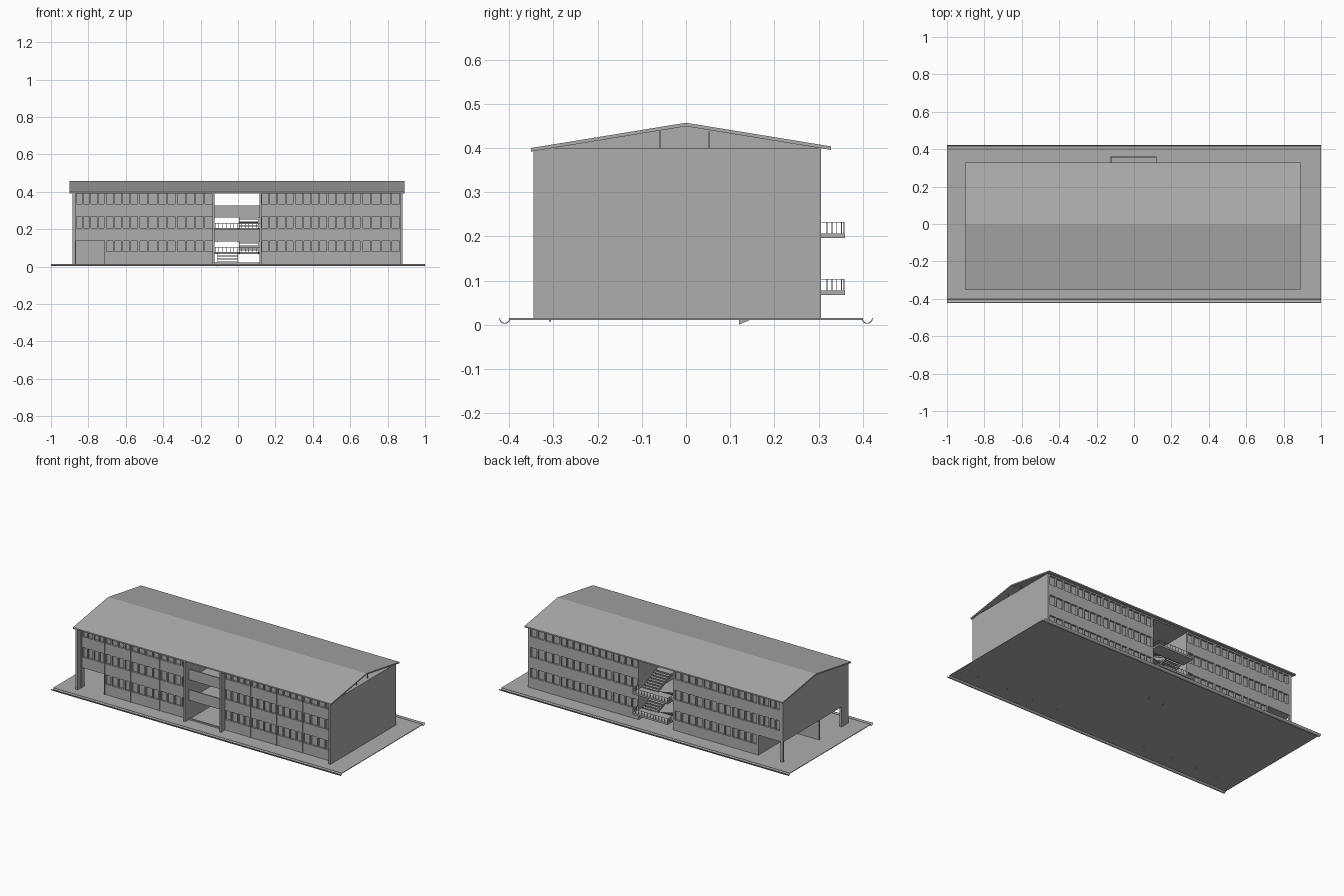
import bpy, bmesh, math
from mathutils import Vector, Matrix

cube = bpy.data.objects.get("Cube")
if cube:
    bpy.data.objects.remove(cube, do_unlink=True)

grey = bpy.data.materials.new("concrete_grey")
grey.use_nodes = True
grey.diffuse_color = (0.42, 0.42, 0.42, 1)
bsdf = grey.node_tree.nodes["Principled BSDF"]
bsdf.inputs["Base Color"].default_value = (0.42, 0.42, 0.42, 1)
bsdf.inputs["Roughness"].default_value = 0.8


def finish(name, bm):
    bmesh.ops.recalc_face_normals(bm, faces=bm.faces)
    mesh = bpy.data.meshes.new(name)
    bm.to_mesh(mesh)
    bm.free()
    mesh.materials.append(grey)
    obj = bpy.data.objects.new(name, mesh)
    bpy.context.collection.objects.link(obj)
    return obj


def add_box(bm, x, y, z):
    """Box from (min, max) pairs."""
    size = [b[1] - b[0] for b in (x, y, z)]
    mid = [sum(b) / 2 for b in (x, y, z)]
    matrix = Matrix.Translation(mid) @ Matrix.Diagonal((*size, 1))
    bmesh.ops.create_cube(bm, size=1, matrix=matrix)


def boxes(name, items):
    bm = bmesh.new()
    for item in items:
        add_box(bm, *item)
    return finish(name, bm)


def add_prism(bm, profile, x0, x1):
    """Extrude a closed (y, z) profile along x."""
    face = bm.faces.new([bm.verts.new((x0, y, z)) for y, z in profile])
    result = bmesh.ops.extrude_face_region(bm, geom=[face])
    verts = [v for v in result["geom"] if isinstance(v, bmesh.types.BMVert)]
    bmesh.ops.translate(bm, verts=verts, vec=(x1 - x0, 0, 0))


def prism(name, profile, x0, x1):
    bm = bmesh.new()
    add_prism(bm, profile, x0, x1)
    return finish(name, bm)


# Main levels and lines
GROUND, TOP = 0.015, 0.40
FRONT, BACK, FIN = -0.305, 0.305, -0.345
LEFT_BAYS = [0.12, 0.30, 0.48, 0.66, 0.87]
RIGHT_BAYS = [-0.87, -0.71, -0.53, -0.33, -0.13]
WINDOWS = [(0.08, 0.138), (0.207, 0.268), (0.335, 0.391)]
FLOORS = [0.14, 0.268]

# Ground plate and open gutters along both long edges
boxes("ground_plate", [((-1, 1), (-0.40, 0.40), (0.011, GROUND))])
outer = [(math.pi + math.pi * i / 12) for i in range(13)]
for side, name in ((-1, "front_gutter"), (1, "back_gutter")):
    ring = [(side * 0.41 + 0.0125 * math.cos(a), GROUND + 0.0125 * math.sin(a)) for a in outer]
    ring += [(side * 0.41 + 0.0105 * math.cos(a), GROUND + 0.0105 * math.sin(a)) for a in reversed(outer)]
    prism(name, ring, -1, 1)


def facade(name, bays, y_face, inward, open_bay=None):
    """Spandrels, piers and recessed panes, bay by bay."""
    bm = bmesh.new()
    wall = tuple(sorted((y_face, y_face + inward * 0.018)))
    pane = tuple(sorted((y_face + inward * 0.012, y_face + inward * 0.016)))
    for bay, (x0, x1) in enumerate(zip(bays, bays[1:])):
        below = GROUND
        for level, (z0, z1) in enumerate(WINDOWS):
            if bay == open_bay and level == 0:
                below = FLOORS[0]
                continue
            add_box(bm, (x0, x1), wall, (below, z0))
            add_box(bm, (x0, x1), pane, (z0, z1))
            step = (x1 - x0) / 4
            for i in range(5):
                half = 0.007 if i in (0, 4) else 0.004
                px = x0 + i * step
                add_box(bm, (max(x0, px - half), min(x1, px + half)), wall, (z0, z1))
            below = z1
        add_box(bm, (x0, x1), wall, (below, TOP))
    return finish(name, bm)


facade("front_facade_left", LEFT_BAYS, FRONT, 1)
facade("front_facade_right", RIGHT_BAYS, FRONT, 1, open_bay=0)
facade("back_facade_left", LEFT_BAYS, BACK, -1)
facade("back_facade_right", RIGHT_BAYS, BACK, -1, open_bay=0)

# Slim posts on the bay lines, with feet below the plate
boxes("front_posts", [((x - 0.003, x + 0.003), (FRONT - 0.005, FRONT), (0.007, TOP))
                      for x in RIGHT_BAYS[:-1] + LEFT_BAYS[1:]])

# End walls and the cross walls that frame the stair bay
boxes("left_end_wall", [((0.87, 0.88), (FIN, BACK), (GROUND, TOP))])
boxes("right_end_wall", [((-0.885, -0.87), (FIN, BACK), (FLOORS[0], TOP)),
                         ((-0.885, -0.87), (FIN, -0.275), (GROUND, FLOORS[0])),
                         ((-0.885, -0.87), (BACK - 0.012, BACK), (GROUND, FLOORS[0]))])
boxes("stair_bay_walls", [((x - 0.005, x + 0.005), (FIN, BACK), (GROUND, TOP)) for x in (-0.13, 0.12)])

# Ground floor passage at the right end
boxes("passage_walls", [((-0.715, -0.705), (FRONT, BACK), (GROUND, FLOORS[0])),
                        ((-0.88, -0.71), (-0.07, -0.06), (GROUND, FLOORS[0]))])
boxes("passage_soffit", [((-0.88, -0.70), (FRONT, BACK), (FLOORS[0], FLOORS[0] + 0.008))])

# Ceiling, gable and roof
boxes("ceiling", [((-0.885, 0.88), (FIN, BACK), (TOP - 0.008, TOP))])
prism("right_gable", [(FIN, TOP), (BACK, TOP), (0, 0.45)], -0.885, -0.87)
slope = 0.163
front_eave, back_eave, ridge, thick = -0.35, 0.328, 0.457, 0.008
z_front, z_back = ridge + slope * front_eave, ridge - slope * back_eave
prism("roof", [(front_eave, z_front), (0, ridge), (back_eave, z_back), (back_eave, z_back - thick),
               (0, ridge - thick), (front_eave, z_front - thick)], -0.90, 0.89)
boxes("attic_posts", [((0.86 - i * 0.4, 0.864 - i * 0.4), (y, y + 0.003), (TOP, 0.437))
                      for i in range(5) for y in (-0.06, 0.05)])

# Front of the stair bay: floors, parapets and threshold
boxes("stair_bay_floors", [((-0.125, 0.115), (FRONT, 0.13), (z - 0.006, z)) for z in FLOORS])
boxes("stair_bay_parapets", [((-0.125, 0.115), (FRONT, FRONT + 0.008), (z - 0.006, z + 0.06)) for z in FLOORS])
boxes("threshold", [((-0.125, 0.115), (FRONT - 0.005, FRONT + 0.005), (GROUND, GROUND + 0.008))])


def flight(name, x0, x1, start, end, steps=8):
    """Treads between two thin sloping stringers; start and end are (y, z)."""
    bm = bmesh.new()
    (ya, za), (yb, zb) = start, end
    run, rise = (yb - ya) / steps, (zb - za) / steps
    for i in range(steps):
        ys = tuple(sorted((ya + i * run, ya + (i + 1) * run)))
        z = za + (i + 1) * rise
        add_box(bm, (x0, x1), ys, (z - 0.003, z))
    for x in (x0, x1 - 0.004):
        add_prism(bm, [(ya, za), (yb, zb), (yb, zb - 0.012), (ya, za - 0.012)], x, x + 0.004)
    return finish(name, bm)


# Half landings projecting at the back, with flights and railings
LANDINGS = [0.078, 0.207]
boxes("half_landings", [((-0.125, 0.12), (0.275, 0.36), (z - 0.011, z)) for z in LANDINGS])
for i, (landing, floor, base) in enumerate(zip(LANDINGS, FLOORS, [GROUND, FLOORS[0]])):
    flight(f"lower_flight_{i + 1}", -0.11, 0.0, (0.125, base), (0.28, landing))
    flight(f"upper_flight_{i + 1}", 0.005, 0.11, (0.28, landing), (0.125, floor))

    rail = bmesh.new()
    top, t = landing + 0.026, 0.002
    for k in range(13):
        x = -0.123 + k * 0.02
        add_box(rail, (x, x + t), (0.356, 0.358), (landing, top))
    for x in (-0.123, 0.117):
        for k in range(4):
            y = 0.318 + k * 0.011
            add_box(rail, (x, x + t), (y, y + t), (landing, top))
        add_box(rail, (x, x + t), (BACK, 0.358), (top - t, top))
    add_box(rail, (-0.123, 0.119), (0.356, 0.358), (top - t, top))
    finish(f"landing_railing_{i + 1}", rail)

# Stringer feet of the first flight under the plate
bm = bmesh.new()
for x in (-0.11, -0.004):
    add_prism(bm, [(0.12, GROUND), (0.147, GROUND), (0.12, 0.0)], x, x + 0.004)
finish("stringer_feet", bm)
